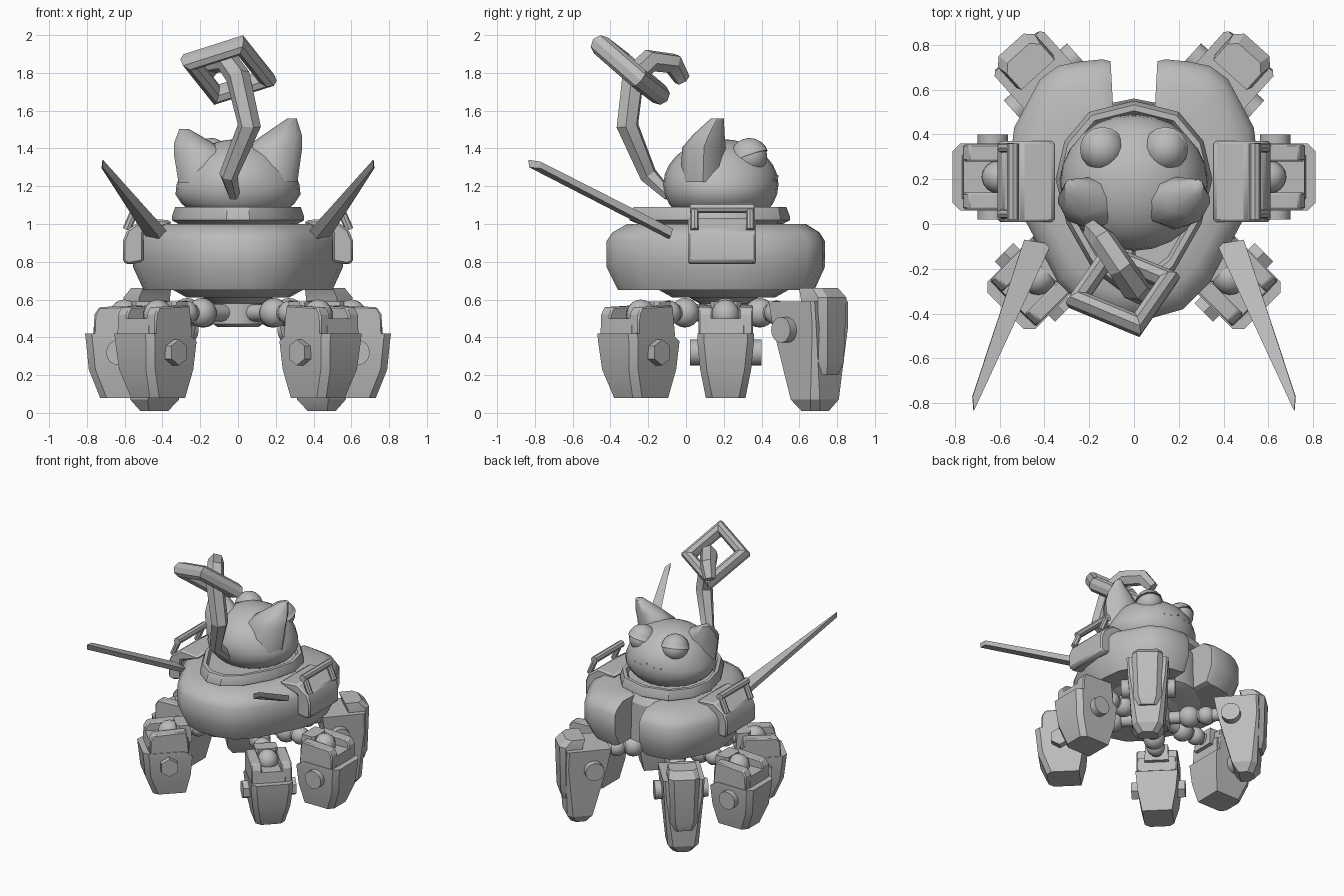
import bpy, bmesh, math
from mathutils import Vector, Matrix

if "Cube" in bpy.data.objects:
    bpy.data.objects.remove(bpy.data.objects["Cube"], do_unlink=True)

grey = bpy.data.materials.new("plain_grey")
grey.use_nodes = True
GREY = (0.5, 0.5, 0.5, 1)
grey.diffuse_color = GREY
grey.node_tree.nodes["Principled BSDF"].inputs["Base Color"].default_value = GREY


def finish(obj, name, angle=30, bevel=0, matrix=None):
    obj.name = name
    if matrix:
        obj.matrix_world = matrix @ obj.matrix_world
    obj.data.materials.append(grey)
    bpy.ops.object.select_all(action='DESELECT')
    obj.select_set(True)
    bpy.context.view_layer.objects.active = obj
    if obj.type == 'CURVE':
        bpy.ops.object.convert(target='MESH')
    if bevel:
        mod = obj.modifiers.new("soft_edges", 'BEVEL')
        mod.width, mod.segments = bevel, 1
    bpy.ops.object.shade_smooth_by_angle(angle=math.radians(angle))
    return obj


def loft(name, rings, **kw):
    """Skin equal-length rings of points and cap both ends."""
    bm = bmesh.new()
    rows = [[bm.verts.new(p) for p in ring] for ring in rings]
    n = len(rows[0])
    for a, b in zip(rows, rows[1:]):
        for i in range(n):
            j = (i + 1) % n
            bm.faces.new((a[i], a[j], b[j], b[i]))
    bm.faces.new(rows[0])
    bm.faces.new(rows[-1])
    bmesh.ops.recalc_face_normals(bm, faces=bm.faces)
    mesh = bpy.data.meshes.new(name)
    bm.to_mesh(mesh)
    bm.free()
    obj = bpy.data.objects.new(name, mesh)
    bpy.context.collection.objects.link(obj)
    return finish(obj, name, **kw)


def block(z, x0, x1, w, c=0.035):
    """Rectangle at height z whose outer corners are chamfered."""
    return [(x0, -w, z), (x1 - c, -w, z), (x1, -w + c, z),
            (x1, w - c, z), (x1 - c, w, z), (x0, w, z)]


def ball(name, loc, size, matrix=None, seg=16):
    bpy.ops.mesh.primitive_uv_sphere_add(segments=seg, ring_count=seg // 2 + 2, location=loc)
    obj = bpy.context.object
    obj.scale = size
    bpy.context.view_layer.update()
    return finish(obj, name, 60, matrix=matrix)


def rod(name, a, b, radius, sides=12, r2=None, matrix=None):
    a, b = Vector(a), Vector(b)
    bpy.ops.mesh.primitive_cone_add(vertices=sides, radius1=radius, depth=(b - a).length,
                                    radius2=radius if r2 is None else r2)
    obj = bpy.context.object
    obj.matrix_world = Matrix.Translation((a + b) / 2) @ \
        (b - a).to_track_quat('Z', 'Y').to_matrix().to_4x4()
    return finish(obj, name, 40, matrix=matrix)


def outline(half, z, scale=1.0):
    """Mirror a half outline and scale it about the hull centre."""
    full = half + [(-x, y) for x, y in reversed(half) if x > 0]
    return [(x * scale, (y - 0.18) * scale + 0.18, z) for x, y in full]


def circle(r, z, n=16):
    return [(r * math.cos(i * math.tau / n), 0.2 + r * math.sin(i * math.tau / n), z)
            for i in range(n)]


# Hull: a C-shaped ring with a notch between two lobes
half = [(0.14, 0.735), (0.24, 0.725), (0.34, 0.705), (0.42, 0.645), (0.535, 0.43), (0.555, 0.26),
        (0.53, 0.1), (0.44, -0.07), (0.34, -0.26), (0.22, -0.38), (0.08, -0.42)]
rim = half + [(-x, y) for x, y in reversed(half)]
section = [(0.5, 0.65), (0.9, 0.65), (1, 0.77), (1, 0.91), (0.95, 0.955), (0.82, 1.0), (0.5, 1.0)]
stations = []
for x, y in rim:
    row = []
    for s, z in section:
        px = x * s if abs(x) > 0.16 or y < 0 else math.copysign(0.11 + 0.03 * s, x)
        row.append(Vector((px, 0.18 + (y - 0.18) * s, z)))
    stations.append(row)


def lobe_end(row):
    mid = sum(row, Vector()) / len(row)
    return [mid + (p - mid) * 0.92 - Vector((math.copysign(0.035, mid.x), 0, 0)) for p in row]


loft("hull", [lobe_end(stations[0])] + stations + [lobe_end(stations[-1])], angle=35)
loft("hull_core", [circle(0.27, 0.61), circle(0.36, 0.66), circle(0.35, 0.95), circle(0.3, 1.02)])
loft("hub", [circle(0.11, 0.455), circle(0.13, 0.47), circle(0.13, 0.58), circle(0.2, 0.62)])

# Collar around the neck
neck = [(0, 0.55), (0.2, 0.5), (0.31, 0.37), (0.35, 0.2), (0.3, 0), (0.18, -0.21), (0.06, -0.3)]
loft("collar", [outline(neck, 1.0, 0.9), outline(neck, 1.02), outline(neck, 1.04),
                outline(neck, 1.09, 0.95), outline(neck, 1.09, 0.88), outline(neck, 1.06, 0.84)])

# Head: squashed ball, fuller at the cheeks
head = ball("head", (0, 0.185, 1.21), (0.31, 0.305, 0.24), seg=24)
for v in head.data.vertices:
    cheek = 1 + 0.1 * max(0, 1 - abs(v.co.z + 0.25) * 2)
    v.co.x *= cheek
    v.co.z = max(v.co.z, -0.6)
rod("nose", (0, 0.46, 1.25), (0, 0.49, 1.25), 0.018, 3, 0.008)

for s, side in ((1, "left"), (-1, "right")):
    lift = 0.025 * s

    def ear(z, cx, cy, rx, ry):
        return [(s * (cx + rx * math.cos(i * math.tau / 8)), cy + ry * math.sin(i * math.tau / 8),
                 z + lift * (z - 1.2) / 0.3) for i in range(8)]
    # Broad wedge ear leaning outwards
    loft(side + "_ear", [ear(1.22, 0.17, 0.09, 0.145, 0.12), ear(1.39, 0.19, 0.095, 0.15, 0.115),
                         ear(1.45, 0.235, 0.12, 0.103, 0.085), ear(1.53, 0.285, 0.165, 0.026, 0.035)],
         angle=50)

    # Eye with a heavy upper lid
    turn = Matrix.Translation((s * 0.142, 0.335, 1.355)) @ Matrix.Rotation(-s * 0.35, 4, 'Z') \
        @ Matrix.Rotation(0.35, 4, 'X')
    ball(side + "_eye", (0, 0, 0), (0.094, 0.096, 0.092), turn)
    lid = ball(side + "_eyelid", (0, 0, 0), (0.1, 0.104, 0.1), turn)
    bm = bmesh.new()
    bm.from_mesh(lid.data)
    bmesh.ops.bisect_plane(bm, geom=bm.verts[:] + bm.edges[:] + bm.faces[:], plane_co=(0, 0, 0),
                           plane_no=(0, 0, -1), clear_outer=True)
    bmesh.ops.holes_fill(bm, edges=bm.edges[:])
    bm.to_mesh(lid.data)
    bm.free()
    for k in range(3):
        ball(side + "_whisker_dot", (s * (0.06 + 0.025 * k), 0.48 - 0.007 * k, 1.23 - 0.03 * (k % 2)),
             (0.005, 0.005, 0.005), seg=6)

    # Long blade sweeping out behind
    root = [(0.37, -0.09, 0.955), (0.49, -0.07, 0.975), (0.49, -0.08, 0.935), (0.41, -0.09, 0.92)]
    tip = [(0.715, -0.835, 1.34), (0.72, -0.77, 1.33), (0.722, -0.77, 1.295), (0.717, -0.83, 1.3)]
    loft(side + "_blade", [[(s * x, y, z) for x, y, z in r] for r in (root, tip)], angle=10)

    # Strap plate over the hull edge, and its handle
    strap = [(0.35, 1.0), (0.36, 1.02), (0.5, 1.03), (0.585, 0.97), (0.61, 0.91), (0.61, 0.8),
             (0.58, 0.785), (0.5, 0.8), (0.5, 0.95)]
    loft(side + "_strap", [[(s * x, y, z) for x, z in strap] for y in (0.01, 0.37)], bevel=0.012)
    for y in (0.045, 0.34):
        rod(side + "_handle_post", (s * 0.59, y, 0.97), (s * 0.54, y, 1.085), 0.022, 8)
    rod(side + "_handle_bar", (s * 0.54, 0.02, 1.085), (s * 0.54, 0.36, 1.085), 0.026, 8)

# Tail: bent tapering tube
path = [(-0.02, -0.09, 1.15, 0.5), (-0.05, -0.2, 1.26, 0.8), (0.06, -0.31, 1.52, 1),
        (0.0, -0.28, 1.78, 1.05), (-0.06, -0.19, 1.865, 1), (-0.14, -0.07, 1.85, 0.95),
        (-0.19, -0.02, 1.765, 0.7)]
curve = bpy.data.curves.new("tail", 'CURVE')
curve.dimensions = '3D'
curve.bevel_depth, curve.bevel_resolution, curve.use_fill_caps = 0.062, 1, True
spline = curve.splines.new('POLY')
spline.points.add(len(path) - 1)
for p, (x, y, z, r) in zip(spline.points, path):
    p.co, p.radius = (x, y, z, 1), r
tail = bpy.data.objects.new("tail", curve)
bpy.context.collection.objects.link(tail)
finish(tail, "tail", 25)

# Square ring hung on the tail
bpy.ops.mesh.primitive_torus_add(major_segments=4, minor_segments=8,
                                 major_radius=0.212, minor_radius=0.056)
u = Vector((0.45, 0.1, -0.1)).normalized()
w = u.cross(Vector((0.12, -0.37, 0.31))).normalized()
v = w.cross(u)
ring = bpy.context.object
ring.matrix_world = Matrix.Translation((-0.05, -0.295, 1.815)) @ \
    Matrix((u, v, w)).transposed().to_4x4()
finish(ring, "tail_ring", 20)

# Six legs, each built pointing along x and turned about the hub
for angle, y, name in ((0, 0.21, "left_middle"), (180, 0.21, "right_middle"),
                       (-45, 0.185, "left_front"), (-135, 0.185, "right_front"),
                       (48, 0.19, "left_rear"), (132, 0.19, "right_rear")):
    m = Matrix.Translation((0, y, 0)) @ Matrix.Rotation(math.radians(angle), 4, 'Z')
    rod(name + "_arm", (0.08, 0, 0.53), (0.58, 0, 0.53), 0.045, matrix=m)
    ball(name + "_hip_joint", (0.27, 0, 0.53), (0.078, 0.078, 0.078), m)
    ball(name + "_arm_joint", (0.39, 0, 0.53), (0.065, 0.065, 0.065), m)
    if "rear" in name:
        loft(name + "_shin", [block(0.01, 0.63, 0.73, 0.07), block(0.07, 0.59, 0.765, 0.11),
                              block(0.45, 0.49, 0.785, 0.14, 0.015),
                              block(0.59, 0.465, 0.78, 0.148, 0.015)], angle=20, matrix=m)
        loft(name + "_knee_plate", [block(0.2, 0.7, 0.79, 0.08), block(0.27, 0.69, 0.81, 0.1),
                                    block(0.61, 0.66, 0.82, 0.11), block(0.66, 0.64, 0.77, 0.1)],
             angle=20, matrix=m)
        bolt_r, bolt_z, sides = 0.59, 0.44, 16
    else:
        loft(name + "_shin", [block(0.08, 0.5, 0.73, 0.105), block(0.23, 0.47, 0.79, 0.135),
                              block(0.38, 0.46, 0.805, 0.15), block(0.42, 0.52, 0.81, 0.15)],
             angle=20, matrix=m)
        loft(name + "_knee_block", [block(0.38, 0.48, 0.77, 0.13), block(0.5, 0.48, 0.76, 0.13)],
             angle=20, matrix=m)
        loft(name + "_knee_yoke", [block(0.46, 0.45, 0.56, 0.085, 0.02),
                                   block(0.59, 0.46, 0.56, 0.08, 0.02)], angle=20, matrix=m)
        for t in (-1, 1):
            cheek = [(0.48, 0.4), (0.765, 0.4), (0.76, 0.52), (0.735, 0.56), (0.5, 0.57)]
            loft(name + "_knee_cheek", [[(x, t * y, z) for x, z in cheek] for y in (0.07, 0.145)],
                 angle=20, bevel=0.008, matrix=m)
        ball(name + "_knee_joint", (0.6, 0, 0.52), (0.08, 0.075, 0.08), m)
        bolt_r, bolt_z, sides = 0.63, 0.32, 16 if "middle" in name else 6
    rod(name + "_bolt", (bolt_r, -0.19, bolt_z), (bolt_r, 0.19, bolt_z), 0.068, sides, matrix=m)
